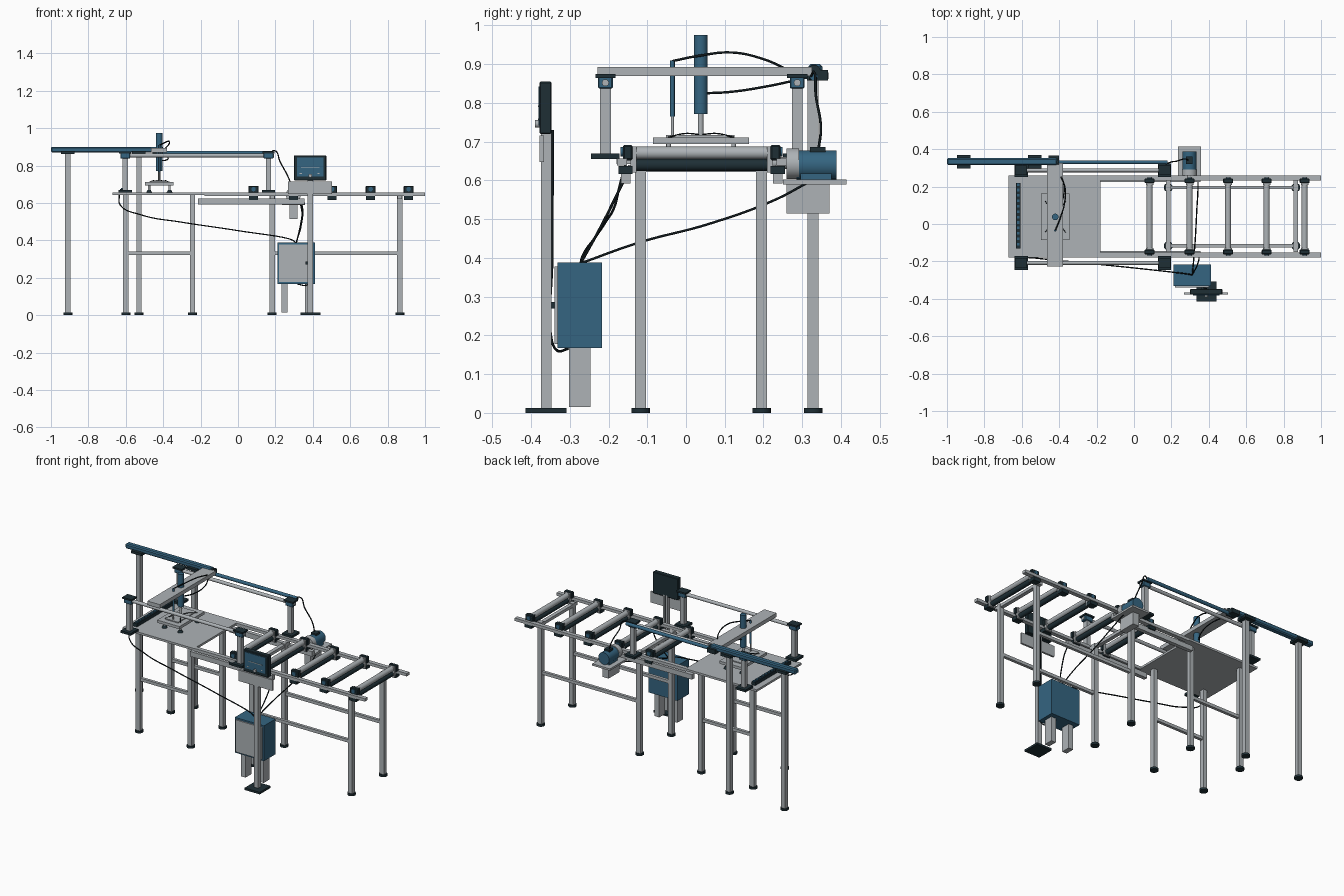
import bpy, bmesh, math
from mathutils import Matrix, Vector

if "Cube" in bpy.data.objects:
    bpy.data.objects.remove(bpy.data.objects["Cube"])


def material(name, rgb):
    m = bpy.data.materials.new(name)
    m.diffuse_color = (*rgb, 1)
    m.use_nodes = True
    m.node_tree.nodes["Principled BSDF"].inputs["Base Color"].default_value = m.diffuse_color
    return m


GREY = material("light grey metal", (0.42, 0.45, 0.47))
BLUE = material("steel blue", (0.035, 0.13, 0.22))
DARK = material("dark slate", (0.013, 0.028, 0.036))
BLACK = material("cable black", (0.005, 0.009, 0.011))


def finish(bm, name, mat):
    me = bpy.data.meshes.new(name)
    bm.to_mesh(me)
    bm.free()
    me.materials.append(mat)
    ob = bpy.data.objects.new(name, me)
    bpy.context.collection.objects.link(ob)
    return ob


def box(name, x0, x1, y0, y1, z0, z1, mat=GREY, bevel=0):
    bm = bmesh.new()
    bmesh.ops.create_cube(bm, size=1)
    for v in bm.verts:
        v.co = Vector(((x0 + x1) / 2 + v.co.x * (x1 - x0),
                       (y0 + y1) / 2 + v.co.y * (y1 - y0),
                       (z0 + z1) / 2 + v.co.z * (z1 - z0)))
    if bevel:
        bmesh.ops.bevel(bm, geom=bm.edges[:], offset=bevel, segments=1, affect='EDGES')
    return finish(bm, name, mat)


def rod(name, a, b, r, mat=GREY, r2=None, seg=20):
    a, b = Vector(a), Vector(b)
    d = b - a
    bm = bmesh.new()
    bmesh.ops.create_cone(bm, cap_ends=True, segments=seg, radius1=r,
                          radius2=r if r2 is None else r2, depth=d.length)
    q = Vector((0, 0, 1)).rotation_difference(d.normalized())
    bm.transform(Matrix.Translation((a + b) / 2) @ q.to_matrix().to_4x4())
    for f in bm.faces:
        f.smooth = len(f.verts) == 4
    for e in bm.edges:
        e.smooth = all(f.smooth for f in e.link_faces)
    return finish(bm, name, mat)


def cable(name, pts, r=0.0035):
    cu = bpy.data.curves.new(name, 'CURVE')
    cu.dimensions = '3D'
    cu.bevel_depth, cu.bevel_resolution, cu.resolution_u = r, 1, 8
    cu.use_fill_caps = True
    sp = cu.splines.new('BEZIER')
    sp.bezier_points.add(len(pts) - 1)
    for p, co in zip(sp.bezier_points, pts):
        p.co = co
        p.handle_left_type = p.handle_right_type = 'AUTO'
    cu.materials.append(BLACK)
    ob = bpy.data.objects.new(name, cu)
    bpy.context.collection.objects.link(ob)


def leg(name, x, y, top):
    box(name, x - .014, x + .014, y - .014, y + .014, .012, top)
    rod(name + "_foot", (x, y, 0), (x, y, .013), .024, DARK)


# table and conveyor legs with long cross bars
LEG_Y = (-.117, .195)
for part, xs in (("table", (-.6, -.243)), ("conveyor", (.183, .865))):
    for y in LEG_Y:
        for x in xs:
            leg(part + "_leg", x, y, .645)
        box(part + "_cross_bar", xs[0], xs[1], y - .009, y + .009, .322, .341)

# table top with slotted stop bar
box("table_top", -.67, -.178, -.18, .26, .642, .655)
box("stop_bar", -.632, -.606, -.13, .22, .655, .675, DARK)
for i in range(12):
    y = -.115 + i * .029
    box("stop_pin", -.626, -.612, y, y + .014, .674, .681, BLUE)

# conveyor rails
CY = .0405
for s in (-1, 1):
    yr = CY + s * .206
    box("conveyor_rail", -.18, 1.0, yr - .013, yr + .013, .638, .656)
    yl = CY + s * .196
    box("lower_rail", -.215, .355, yl - .012, yl + .012, .592, .623)
for x in (.183, .865):
    box("conveyor_tie", x - .012, x + .012, -.15, .232, .622, .64)

# rollers with bearing blocks
for x in (.083, .297, .503, .709, .912):
    rod("roller", (x, -.13, .671), (x, .21, .671), .0165)
    rod("lower_roller", (x, -.13, .640), (x, .21, .640), .0155, DARK)
    for s in (-1, 1):
        def Y(d0, d1):
            return sorted((CY + s * d0, CY + s * d1))
        box("bearing_plate", x - .02, x + .02, *Y(.168, .184), .62, .687)
        box("bearing_block", x - .027, x + .027, *Y(.178, .203), .652, .692, DARK, .004)
        box("bearing_clamp", x - .024, x + .024, *Y(.178, .215), .616, .637, DARK)
        rod("bearing_hub", (x, CY + s * .2, .674), (x, CY + s * .209, .674), .012, BLUE)

# rear tall gantry beam on two posts
for x in (-.91, -.53):
    leg("beam_post", x, .328, .872)
    box("beam_bracket", x - .036, x + .036, .298, .368, .862, .878, DARK)
box("main_beam", -1.0, -.41, .316, .352, .87, .9, BLUE, .006)
rod("drive_tube", (-.42, .33, .868), (.18, .33, .868), .0105, BLUE)
box("beam_carriage", -.457, -.4, .312, .366, .858, .885, DARK)
rod("beam_end_cap", (-.425, .33, .88), (-.4, .33, .88), .018, DARK)

# four portal posts with corner blocks and side rails
for y in (-.208, .287):
    for x in (-.603, .163):
        box("portal_base", x - .035, x + .035, y - .037, y + .037, .655, .669, DARK)
        box("portal_post", x - .014, x + .014, y - .014, y + .014, .665, .84)
        box("corner_block", x - .026, x + .026, y - .019, y + .019, .837, .868, BLUE, .003)
        box("corner_cap", x - .032, x + .032, y - .026, y + .026, .864, .874, DARK)
        e = -1 if y < 0 else 1
        rod("corner_bolt", (x + .025, y, .852), (x + .03, y, .852), .009, GREY)
    rod("side_rail", (-.6, y, .854), (.16, y, .854), .0105)
box("sliding_bridge", -.465, -.38, -.228, .325, .869, .893)

# lifting cylinder and suction frame
TX, TY = -.421, .038
rod("lift_cylinder", (TX, TY, .772), (TX, TY, .975), .0175, BLUE)
rod("lift_piston", (TX, TY, .71), (TX, TY, .78), .007)
rod("guide_cylinder", (TX, -.035, .765), (TX, -.035, .91), .006, BLUE)
rod("guide_piston", (TX, -.035, .708), (TX, -.035, .77), .004)
box("suction_frame", -.498, -.344, -.085, .163, .694, .711)
box("suction_plate", -.465, -.377, -.052, .125, .708, .717)
for x in (-.475, -.366):
    for y in (-.045, .123):
        rod("cup_stem", (x, y, .668), (x, y, .7), .006)
        rod("suction_cup", (x, y, .656), (x, y, .67), .016, DARK, .008)
        mx, my = (x + TX) / 2, (y + TY) / 2
        cable("air_hose", [(x, y, .711), (mx, my, .721), (TX, TY, .718)], .002)

# conveyor drive motor on its shelf
MX = .296
box("motor_shelf", .235, .357, .25, .414, .59, .602)
box("shelf_bracket", .275, .317, .26, .37, .514, .592)
rod("motor_body", (MX, .285, .64), (MX, .388, .64), .0375, BLUE, seg=24)
box("motor_foot", MX - .03, MX + .03, .295, .375, .6, .62, BLUE)
rod("motor_flange", (MX, .26, .643), (MX, .292, .643), .04, GREY, seg=24)
rod("motor_shaft", (MX, .2, .645), (MX, .262, .645), .015)
box("terminal_box", MX - .018, MX + .018, .32, .36, .67, .686, DARK)

# operator post with monitor and panel
box("operator_base", .335, .44, -.414, -.308, 0, .013, DARK)
box("operator_post", .371, .401, -.374, -.347, .012, .73)
box("monitor_case", .3, .472, -.378, -.347, .72, .855, DARK, .003)
box("monitor_screen", .315, .457, -.381, -.376, .742, .843, BLUE)
box("screen_bar", .337, .435, -.3825, -.38, .789, .793, GREY)
for x in (.33, .425):
    box("screen_mark", x, x + .012, -.3825, -.38, .755, .76, GREY)
rod("monitor_knob", (.386, -.39, .746), (.386, -.378, .746), .01)
box("operator_panel", .267, .502, -.378, -.366, .648, .716)

# control cabinet on two legs
box("cabinet_body", .21, .411, -.331, -.217, .168, .388, BLUE)
box("cabinet_door", .219, .402, -.339, -.33, .178, .378)
box("cabinet_handle", .362, .372, -.35, -.338, .27, .286, DARK)
for x in (.248, .373):
    box("cabinet_leg", x - .016, x + .016, -.302, -.246, .015, .17)

# cables
cable("table_cable", [(.31, -.272, .386), (.29, -.268, .402), (0, -.235, .452),
                      (-.3, -.205, .497), (-.52, -.183, .537), (-.63, -.17, .59),
                      (-.635, -.155, .645)])
cable("motor_cable", [(.312, -.272, .386), (.325, -.12, .44), (.335, .06, .488),
                      (.342, .23, .55), (.335, .31, .592)])
cable("panel_cable", [(.31, -.272, .386), (.338, -.22, .48), (.342, -.165, .59),
                      (.325, -.15, .62)])
cable("post_cable", [(.386, -.344, .73), (.386, -.345, .4), (.383, -.347, .19),
                     (.37, -.335, .163), (.32, -.305, .165)])
cable("drive_cable", [(.17, .32, .86), (.195, .33, .88), (.225, .335, .82),
                      (.27, .348, .735), (.29, .342, .68)])
cable("upper_tool_cable", [(TX, -.035, .908), (-.395, .03, .921), (-.37, .12, .93),
                           (-.37, .2, .913), (-.4, .27, .882)])
cable("lower_tool_cable", [(TX, .053, .825), (-.385, .12, .829), (-.375, .21, .843),
                           (-.405, .29, .86)])
